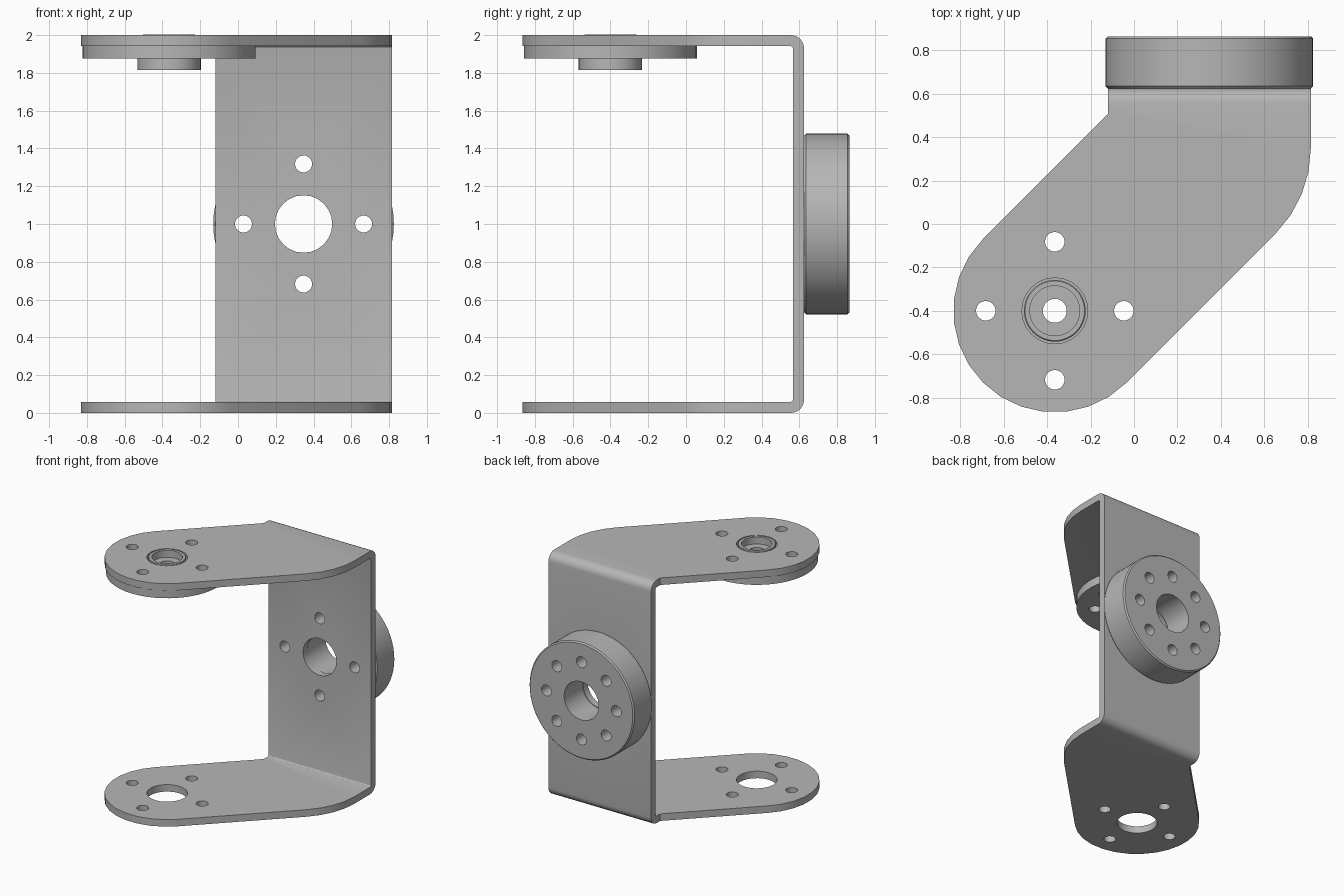
import bpy, bmesh, math
from mathutils import Matrix, Vector

cube = bpy.data.objects.get("Cube")
if cube:
    bpy.data.objects.remove(cube, do_unlink=True)

# Single metal colour
metal = bpy.data.materials.new("grey metal")
metal.use_nodes = True
grey = (0.47, 0.47, 0.47, 1)
metal.diffuse_color = grey
metal.node_tree.nodes["Principled BSDF"].inputs["Base Color"].default_value = grey

PIVOT = Vector((-0.365, -0.40, 0))      # axis of the two arms
HORN = Vector((0.347, 0.625, 1.0))      # axis of the rear horn
BACKWARD = Matrix.Rotation(-math.pi / 2, 4, "X")   # local z -> +y
THICK = 0.058
BOLT_CIRCLE, BOLT_R, BIG_R = 0.318, 0.045, 0.152


def finish(name, bm):
    bmesh.ops.recalc_face_normals(bm, faces=bm.faces)
    mesh = bpy.data.meshes.new(name)
    bm.to_mesh(mesh)
    bm.free()
    ob = bpy.data.objects.new(name, mesh)
    bpy.context.collection.objects.link(ob)
    mesh.materials.append(metal)
    return ob


def prism(name, points, offset):
    """Extrude a flat polygon along an offset vector."""
    bm = bmesh.new()
    face = bm.faces.new([bm.verts.new(p) for p in points])
    out = bmesh.ops.extrude_face_region(bm, geom=[face])
    moved = [v for v in out["geom"] if isinstance(v, bmesh.types.BMVert)]
    bmesh.ops.translate(bm, verts=moved, vec=offset)
    return finish(name, bm)


def lathe(name, profile, matrix, steps=48):
    """Turn a closed (radius, height) profile about local z."""
    bm = bmesh.new()
    rings = []
    for i in range(steps):
        a = 2 * math.pi * i / steps
        rings.append([bm.verts.new((r * math.cos(a), r * math.sin(a), h)) for r, h in profile])
    n = len(profile)
    for i in range(steps):
        a, b = rings[i], rings[(i + 1) % steps]
        for j in range(n):
            k = (j + 1) % n
            bm.faces.new((a[j], b[j], b[k], a[k]))
    bm.transform(matrix)
    return finish(name, bm)


def rods(name, matrix, count, centre_r=0, length=0.4):
    """Cutter: a ring of bolt holes with an optional centre bore."""
    bm = bmesh.new()
    spots = [(BOLT_CIRCLE, 2 * math.pi * i / count, BOLT_R) for i in range(count)]
    if centre_r:
        spots.append((0, 0, centre_r))
    for dist, a, r in spots:
        place = Matrix.Translation((dist * math.cos(a), dist * math.sin(a), 0))
        bmesh.ops.create_cone(bm, cap_ends=True, segments=24, radius1=r, radius2=r,
                              depth=length, matrix=matrix @ place)
    return finish(name, bm)


def boolean(ob, tool, operation):
    mod = ob.modifiers.new("cut", "BOOLEAN")
    mod.operation, mod.object, mod.solver = operation, tool, "EXACT"
    bpy.context.view_layer.objects.active = ob
    bpy.ops.object.modifier_apply(modifier=mod.name)
    bpy.data.objects.remove(tool, do_unlink=True)


def smooth(ob):
    bpy.ops.object.select_all(action="DESELECT")
    ob.select_set(True)
    bpy.context.view_layer.objects.active = ob
    bpy.ops.object.shade_smooth_by_angle(angle=math.radians(25))


def arc(cx, cy, r, start, end, steps):
    angles = [math.radians(start + (end - start) * i / steps) for i in range(steps + 1)]
    return [(cx + r * math.cos(a), cy + r * math.sin(a)) for a in angles]


# Bent sheet: a U-shaped side profile trimmed by the plan outline
back, bend, inner = HORN.y, 0.07, 0.014
outer_top = arc(back - bend, 2 - bend, bend, 0, 90, 6)
inner_top = arc(back - THICK - inner, 2 - THICK - inner, inner, 90, 0, 3)
upper = outer_top + [(-1, 2), (-1, 2 - THICK)] + inner_top
lower = [(y, 2 - z) for y, z in reversed(upper)]
bracket = prism("bracket", [(-1, y, z) for y, z in upper + lower], (2, 0, 0))

left, right = -0.12, 0.815
plan = [(right, 0.7), (left, 0.7), (left, 0.507)]
plan += arc(PIVOT.x, PIVOT.y, 0.468, 135, 315, 14)
plan += arc(right - 0.56, 0.35, 0.56, -45, 0, 4)
boolean(bracket, prism("trim", [(x, y, -0.5) for x, y in plan], (0, 0, 3)), "INTERSECT")

# Bolt patterns in both arms and the rear wall
horn_place = Matrix.Translation(HORN) @ BACKWARD
for z in (0, 2):
    boolean(bracket, rods("arm_cutter", Matrix.Translation(PIVOT + Vector((0, 0, z))), 4, BIG_R),
            "DIFFERENCE")
boolean(bracket, rods("wall_cutter", horn_place, 4, BIG_R), "DIFFERENCE")
smooth(bracket)

# Idler hub beneath the upper arm, with a recessed collar through the arm
idler = lathe("idler_hub", [
    (0.055, 1.815), (0.168, 1.815), (0.168, 1.875), (0.457, 1.875), (0.457, 1.942),
    (0.142, 1.942), (0.142, 1.998), (0.137, 2.003), (0.115, 2.003), (0.115, 1.945),
    (0.055, 1.945)], Matrix.Translation(PIVOT))
boolean(idler, rods("idler_cutter", Matrix.Translation(PIVOT + Vector((0, 0, 1.9))), 8),
        "DIFFERENCE")
smooth(idler)

# Drive horn on the rear wall
c, r, depth = 0.01, 0.478, 0.24
horn = lathe("drive_horn", [
    (0.157, 0), (r - c, 0), (r, c), (r, depth - c), (r - c, depth), (0.157, depth)],
    horn_place, 64)
boolean(horn, rods("horn_cutter", horn_place, 8, length=0.8), "DIFFERENCE")
smooth(horn)
